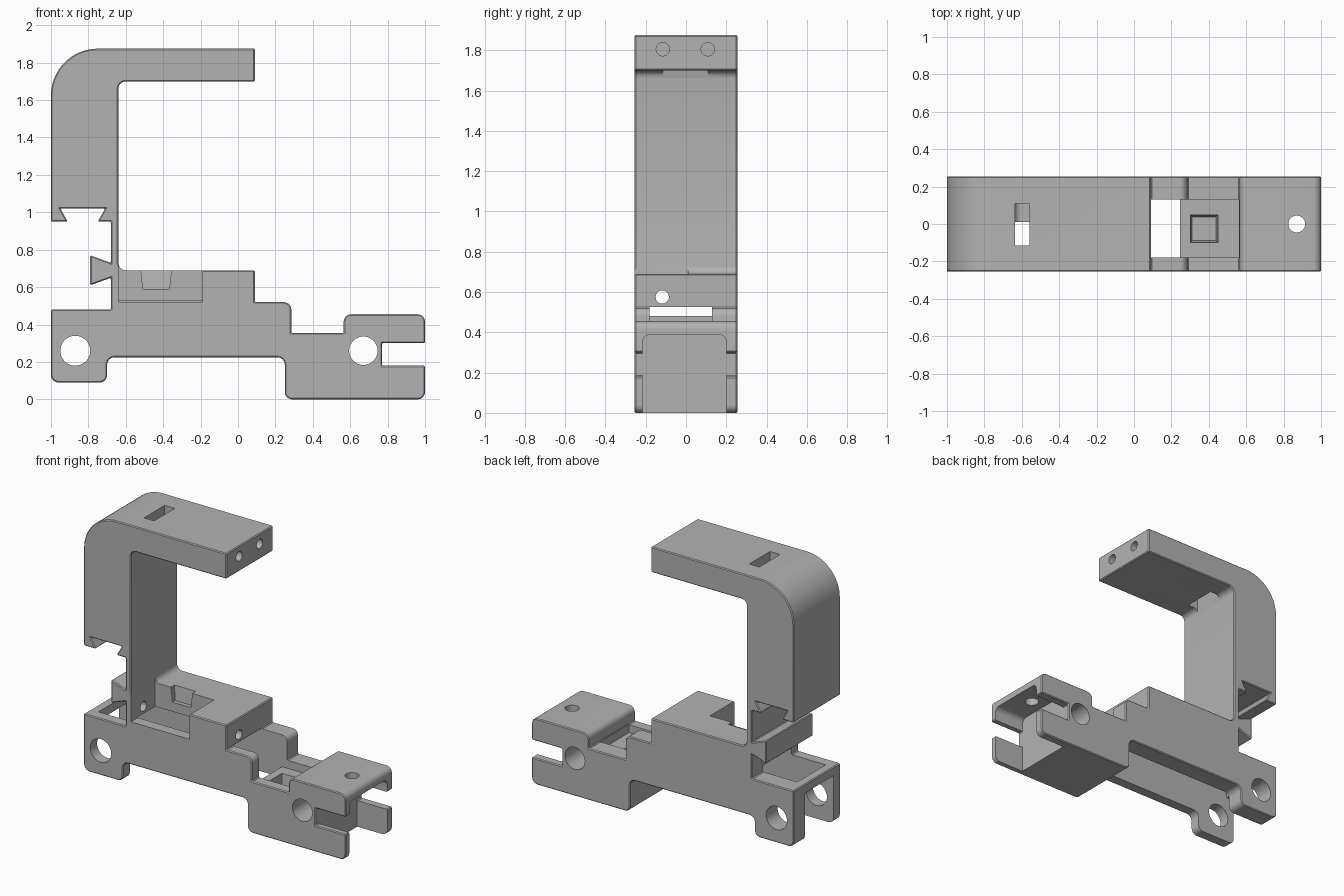
import bpy, bmesh, math
from mathutils import Vector, Matrix

cube = bpy.data.objects.get("Cube")
if cube:
    bpy.data.objects.remove(cube)

HALF = 0.255  # half width of the bracket

grey = bpy.data.materials.new("plain_grey")
grey.use_nodes = True
grey.diffuse_color = (0.45, 0.45, 0.45, 1)
grey.node_tree.nodes["Principled BSDF"].inputs["Base Color"].default_value = (0.45, 0.45, 0.45, 1)


def rounded(points):
    """Turn (a, b, radius) corners into a polygon with rounded corners."""
    result = []
    for i, corner in enumerate(points):
        p = Vector(corner[:2])
        r = corner[2] if len(corner) > 2 else 0
        if not r:
            result.append(p)
            continue
        u = (Vector(points[i - 1][:2]) - p).normalized()
        v = (Vector(points[(i + 1) % len(points)][:2]) - p).normalized()
        steps = 16 if r > 0.1 else 6
        for k in range(steps + 1):
            t = k / steps * math.pi / 2
            result.append(p + u * r * (1 - math.sin(t)) + v * r * (1 - math.cos(t)))
    return result


def make(name, bm):
    bmesh.ops.recalc_face_normals(bm, faces=bm.faces)
    mesh = bpy.data.meshes.new(name)
    bm.to_mesh(mesh)
    bm.free()
    mesh.materials.append(grey)
    ob = bpy.data.objects.new(name, mesh)
    bpy.context.collection.objects.link(ob)
    return ob


def extrude(name, points, to_3d, offset):
    bm = bmesh.new()
    face = bm.faces.new([bm.verts.new(to_3d(p)) for p in rounded(points)])
    geo = bmesh.ops.extrude_face_region(bm, geom=[face])["geom"]
    bmesh.ops.translate(bm, vec=offset, verts=[g for g in geo if isinstance(g, bmesh.types.BMVert)])
    return make(name, bm)


def apply(ob, mod):
    bpy.ops.object.select_all(action='DESELECT')
    bpy.context.view_layer.objects.active = ob
    ob.select_set(True)
    bpy.ops.object.modifier_apply(modifier=mod.name)


def cut(cutter):
    mod = frame.modifiers.new("cut", 'BOOLEAN')
    mod.operation, mod.solver, mod.object = 'DIFFERENCE', 'EXACT', cutter
    apply(frame, mod)
    bpy.data.objects.remove(cutter)


def box(x, y, z, taper=1.0):
    bm = bmesh.new()
    bmesh.ops.create_cube(bm, size=1)
    for v in bm.verts:
        s = taper if v.co.z < 0 else 1
        v.co = ((x[0] + x[1]) / 2 + v.co.x * s * (x[1] - x[0]),
                (y[0] + y[1]) / 2 + v.co.y * s * (y[1] - y[0]),
                (z[0] + z[1]) / 2 + v.co.z * (z[1] - z[0]))
    cut(make("cutter", bm))


def drill(centre, radius, length, axis):
    bm = bmesh.new()
    bmesh.ops.create_cone(bm, cap_ends=True, segments=40, radius1=radius, radius2=radius, depth=length)
    turn = Vector((0, 0, 1)).rotation_difference(Vector(axis)).to_matrix().to_4x4()
    bmesh.ops.transform(bm, matrix=Matrix.Translation(centre) @ turn, verts=bm.verts)
    cut(make("cutter", bm))


# Side profile: foot, slotted head, deck, upright, arm and dovetails
R = 0.04
profile = [
    (-1, .09, R), (-.70, .09, R), (-.70, .225, R), (.25, .225, R), (.25, 0, R), (1, 0, R),
    (1, .18), (.77, .18), (.77, .30), (1, .30), (1, .455, R), (.565, .455, R),
    (.565, .355), (.285, .355), (.285, .52, R), (.09, .52), (.09, .69),
    (-.64, .69, R), (-.64, 1.70, R), (.09, 1.70), (.09, 1.875), (-1, 1.875, .25),
    (-1, .95), (-.91, .95), (-.95, 1.02), (-.71, 1.02), (-.75, .95), (-.68, .95),
    (-.68, .73), (-.79, .77), (-.79, .61), (-.68, .65), (-.68, .48), (-1, .48)]
frame = extrude("bracket_frame", profile, lambda p: (p.x, -HALF, p.y), (0, 2 * HALF, 0))

# Fine chamfer around both side faces
bevel = frame.modifiers.new("edge", 'BEVEL')
bevel.width, bevel.segments, bevel.limit_method = 0.006, 1, 'ANGLE'
bevel.angle_limit = math.radians(60)
apply(frame, bevel)

# Channel under the deck, open below, with an end lintel and a top opening
box((-.94, .245), (-.18, .13), (-.1, .525))
box((-1.1, -.9), (-.18, .13), (-.1, .42))

# Trough between the rails and its square socket
box((.2, .562), (-.18, .13), (.30, .6))
box((.30, .45), (-.10, .05), (.20, .31), 0.85)

# Front pocket in the deck, with a tapered notch in its back wall
box((-.639, -.19), (-.4, .01), (.52, .75))
box((-.52, -.355), (-.10, .05), (.59, .70), 0.85)

# Hollow end of the head with rounded upper corners
cut(extrude("cutter", [(-.215, -.1), (.20, -.1), (.20, .39, R), (-.215, .39, R)],
            lambda p: (.77, p.x, p.y), (.4, 0, 0)))

# Cross holes, head hole, arm slot and pin holes
drill((-.87, 0, .26), .08, 1, (0, 1, 0))
drill((.67, 0, .26), .076, 1, (0, 1, 0))
drill((.87, 0, .45), .045, .3, (0, 0, 1))
box((-.637, -.56), (-.115, .11), (1.6, 2))
for y in (-.115, .108):
    drill((.05, y, 1.805), .033, .4, (1, 0, 0))
drill((-.35, -.118, .575), .033, 1.2, (1, 0, 0))

# Smooth the curved parts only
bpy.ops.object.select_all(action='DESELECT')
bpy.context.view_layer.objects.active = frame
frame.select_set(True)
bpy.ops.object.shade_smooth_by_angle(angle=math.radians(30))
